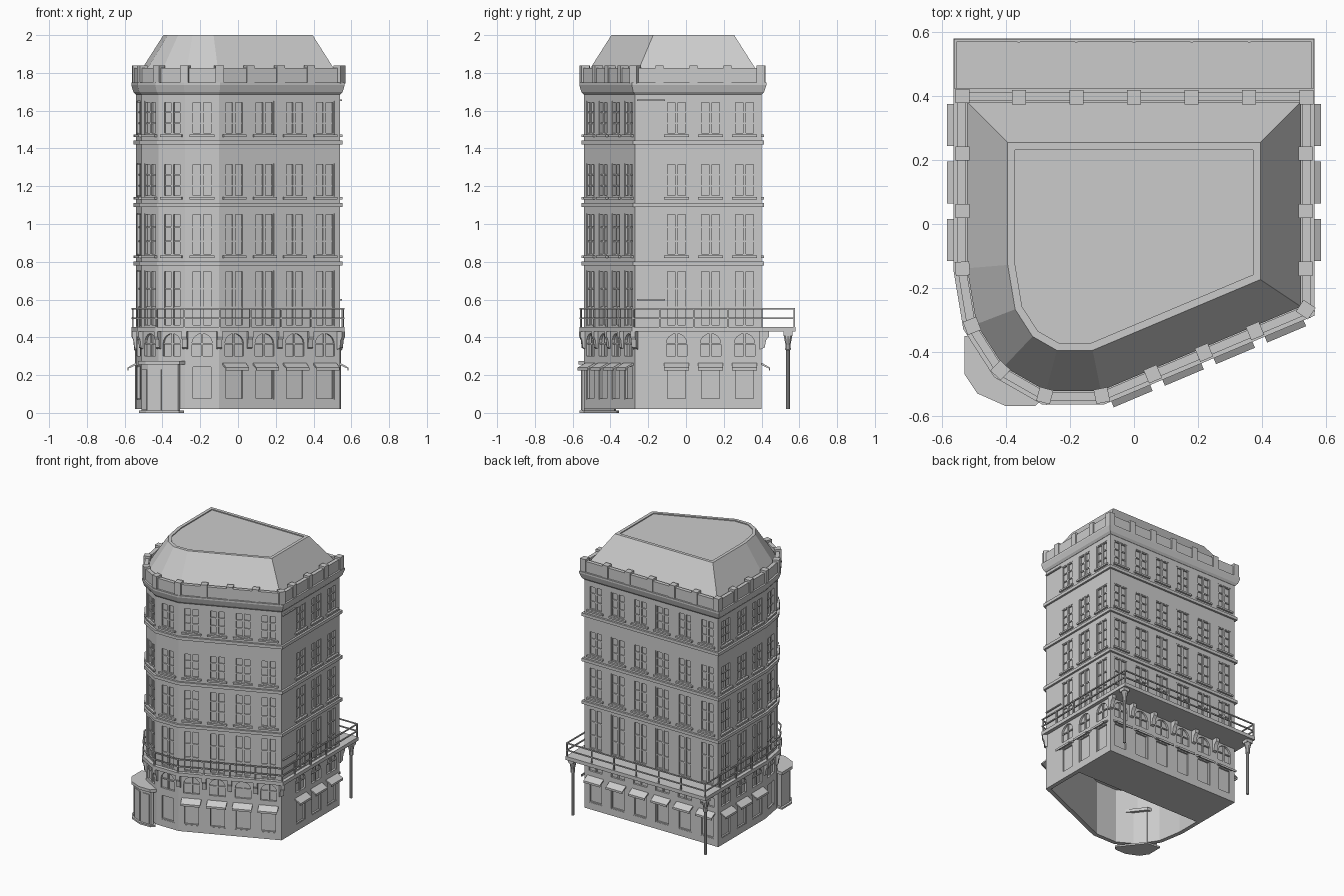
import bpy, bmesh, math
from mathutils import Matrix, Vector

if "Cube" in bpy.data.objects:
    bpy.data.objects.remove(bpy.data.objects["Cube"])

stone = bpy.data.materials.new("grey_stone")
stone.use_nodes = True
stone.diffuse_color = (0.6, 0.6, 0.6, 1)
for node in stone.node_tree.nodes:
    if node.type == 'BSDF_PRINCIPLED':
        node.inputs["Base Color"].default_value = (0.6, 0.6, 0.6, 1)

parts = {}


def part(name):
    return parts.setdefault(name, bmesh.new()) if name not in parts else parts[name]


def finish(name):
    bm = parts.pop(name)
    bmesh.ops.recalc_face_normals(bm, faces=bm.faces)
    mesh = bpy.data.meshes.new(name)
    bm.to_mesh(mesh)
    bm.free()
    mesh.materials.append(stone)
    ob = bpy.data.objects.new(name, mesh)
    bpy.context.scene.collection.objects.link(ob)
    return ob


def offset(poly, d):
    """Mitred offset of a counter-clockwise outline."""
    out = []
    for i, p in enumerate(poly):
        a, b, c = Vector(poly[i - 1]), Vector(p), Vector(poly[(i + 1) % len(poly)])
        t1, t2 = (b - a).normalized(), (c - b).normalized()
        n1, n2 = Vector((t1.y, -t1.x)), Vector((t2.y, -t2.x))
        out.append(tuple(b + (n1 + n2) * d / (1 + n1.dot(n2))))
    return out


def loft(name, rings, caps=True, close=False):
    """Skin a list of 3D rings."""
    bm = part(name)
    vs = [[bm.verts.new(p) for p in ring] for ring in rings]
    n = len(vs[0])
    pairs = list(zip(vs, vs[1:])) + ([(vs[-1], vs[0])] if close else [])
    for lo, hi in pairs:
        for i in range(n):
            j = (i + 1) % n
            bm.faces.new((lo[i], lo[j], hi[j], hi[i]))
    if caps:
        bm.faces.new(vs[0][::-1])
        bm.faces.new(vs[-1])


def at(poly, z):
    return [(x, y, z) for x, y in poly]


def slab(name, poly, z0, z1):
    loft(name, [at(poly, z0), at(poly, z1)])


def ring_wall(name, outer, inner, z0, z1):
    loft(name, [at(outer, z0), at(outer, z1), at(inner, z1), at(inner, z0)], False, True)


def box(name, m, x0, x1, y0, y1, z0, z1):
    mid = Vector((x0 + x1, y0 + y1, z0 + z1)) / 2
    size = Matrix.Diagonal((x1 - x0, y1 - y0, z1 - z0, 1))
    bmesh.ops.create_cube(part(name), size=1, matrix=m @ Matrix.Translation(mid) @ size)


def side_profile(name, m, pts, half):
    """Extrude an (outward, up) profile along the wall."""
    loft(name, [[m @ Vector((x, y, z)) for y, z in pts] for x in (-half, half)])


def frame(p, n):
    """Local axes on a wall: x along, y outward, z up."""
    n = Vector((n[0], n[1], 0)).normalized()
    along = n.cross(Vector((0, 0, 1)))
    m = Matrix((along, n, Vector((0, 0, 1)))).transposed().to_4x4()
    m.translation = (p[0], p[1], 0)
    return m


# Footprint, counter-clockwise from the back, with the number of bays per side
plan = [(.54, .4), (-.54, .4), (-.54, -.14), (-.51, -.32), (-.42, -.46),
        (-.28, -.54), (-.1, -.54), (.54, -.27), (.54, -.14)]
bays = [6, 3, 1, 1, 1, 1, 4, 0, 3]
BACK, LEFT, DIAGONAL, RIGHT = 0, 1, 6, 8
hull = plan[:8]

windows, posts = [], []
for e, count in enumerate(bays):
    a, b, prev = Vector(plan[e]), Vector(plan[(e + 1) % 9]), Vector(plan[e - 1])
    t, t0 = (b - a).normalized(), (a - prev).normalized()
    n, n0 = Vector((t.y, -t.x)), Vector((t0.y, -t0.x))
    for k in range(max(count, 1)):
        mitred = k == 0 and n.dot(n0) > 0.2
        posts.append((e, k, frame(a.lerp(b, k / max(count, 1)), n + n0 if mitred else n)))
        if count:
            windows.append((e, frame(a.lerp(b, (k + .5) / count), n)))

# Main body, hollow under the front of the ground floor
slab("body", hull, .02, 1.76)
inner = offset(hull, -.03)
slab("cutter", [(.51, .04), (-.51, .04)] + inner[2:], -.1, .42)

# Windows: recess, frame, bars, sills, awnings
W = .054
floors = [(.07, .25), (.46, .755), (.835, 1.055), (1.145, 1.32), (1.475, 1.65)]
arch = [(-W, .3), (W, .3)] + [(W * math.cos(i * math.pi / 8), .366 + W * math.sin(i * math.pi / 8))
                              for i in range(9)]
for e, m in windows:
    for level, (z0, z1) in enumerate(floors):
        if level == 0 and e in (3, 4):
            continue
        box("cutter", m, -W, W, -.014, .04, z0, z1)
        for s in (-1, 1):
            box("window_frames", m, s * W - .007, s * W + .007, -.018, -.002, z0, z1)
        for z in (z0, z1):
            box("window_frames", m, -W, W, -.018, -.002, z - .006, z + .006)
        if level:
            box("window_bars", m, -.008, .008, -.018, -.004, z0, z1)
            for f in (1 / 3, 2 / 3):
                z = z0 + (z1 - z0) * f
                box("window_bars", m, -W, W, -.018, -.007, z - .004, z + .004)
        if level > 1:
            box("window_sills", m, -.066, .066, -.01, .014, z0 - .014, z0 - .002)
    loft("cutter", [[m @ Vector((x, y, z)) for x, z in arch] for y in (-.014, .04)])
    box("window_bars", m, -.005, .005, -.018, -.006, .3, .42)
    box("window_bars", m, -W, W, -.018, -.006, .362, .37)
    if e in (BACK, LEFT, DIAGONAL, RIGHT):
        side_profile("awnings", m, [(-.005, .268), (.045, .24), (.045, .225),
                                    (.039, .225), (.039, .235), (-.005, .255)], .066)

# String courses, cornice and parapet
for z in (.78, 1.09, 1.42):
    slab("string_courses", offset(hull, .014), z, z + .022)
loft("cornice", [at(offset(hull, d), z) for d, z in
                 ((.002, 1.685), (.014, 1.7), (.025, 1.735), (.025, 1.748))])
ring_wall("parapet", offset(hull, .012), offset(hull, -.015), 1.74, 1.825)
for e, k, m in posts:
    box("parapet_blocks", m, -.022, .022, -.026, .019, 1.745, 1.84)

# Mansard roof with a sunken flat top
loft("roof", [at(offset(hull, d), z) for d, z in
              ((-.018, 1.74), (-.018, 1.8), (-.145, 2), (-.168, 2), (-.168, 1.993))])

# Balcony running all round, deeper at the back
deck = offset(hull, .025)
deck[0], deck[1] = (deck[0][0], .58), (deck[1][0], .58)
slab("balcony_deck", deck, .43, .456)
for z in (.496, .547):
    ring_wall("balcony_rails", offset(deck, -.002), offset(deck, -.01), z, z + .008)
for e, k, m in posts:
    y = .172 if e == BACK else .017
    if e != BACK or k:
        box("rail_posts", m, -.004, .004, y - .004, y + .004, .45, .553)
    if e in (BACK, 2, 3, 4, 5, 6, 7):
        r = .04 if e == BACK else .023
        side_profile("balcony_brackets", m, [(-.01, .432), (r, .432), (r, .405), (r * .6, .385),
                                             (r * .4, .345), (-.01, .335)], .014)

# Columns under the rear corners of the balcony
for s in (-1, 1):
    here = Matrix.Translation((s * .535, .54, 0))
    box("rail_posts", here, s * .023 - .004, s * .023 + .004, .03, .038, .45, .553)
    loft("rear_columns", [[here @ Vector((r * math.cos(i * math.pi / 5), r * math.sin(i * math.pi / 5), z))
                           for i in range(10)] for r, z in
                          ((.01, .02), (.01, .33), (.016, .335), (.014, .36), (.022, .4), (.022, .41))])
    box("rear_columns", here, -.024, .024, -.024, .024, .408, .432)

# Corner entrance with canopy, step and door panels
porch = [(-.53, -.35), (-.53, -.47), (-.49, -.53), (-.4, -.57), (-.31, -.57), (-.28, -.54), (-.42, -.36)]
shell = offset(porch, -.02)
slab("entrance_body", shell, 0, .256)
slab("entrance_canopy", porch, .255, .276)
slab("entrance_step", offset(porch, -.005), 0, .012)
for i in (1, 2, 3):
    a, b = Vector(shell[i]), Vector(shell[i + 1])
    t = b - a
    h = t.length * .38
    box("entrance_doors", frame((a + b) / 2, (t.y, -t.x)), -h, h, -.004, .005, .015, .23)

# Thin wall ledges near the front corner
for z in (.6, 1.655):
    box("wall_ledges", Matrix(), .535, .55, -.26, -.11, z - .004, z + .004)

# Build objects and cut the openings
body, cutter = finish("body"), finish("cutter")
cutter.hide_render = True
for name in list(parts):
    finish(name)
mod = body.modifiers.new("openings", 'BOOLEAN')
mod.operation, mod.object, mod.solver = 'DIFFERENCE', cutter, 'EXACT'
bpy.context.view_layer.update()
cut = bpy.data.meshes.new_from_object(body.evaluated_get(bpy.context.evaluated_depsgraph_get()))
body.modifiers.clear()
body.data = cut
bpy.data.objects.remove(cutter)
